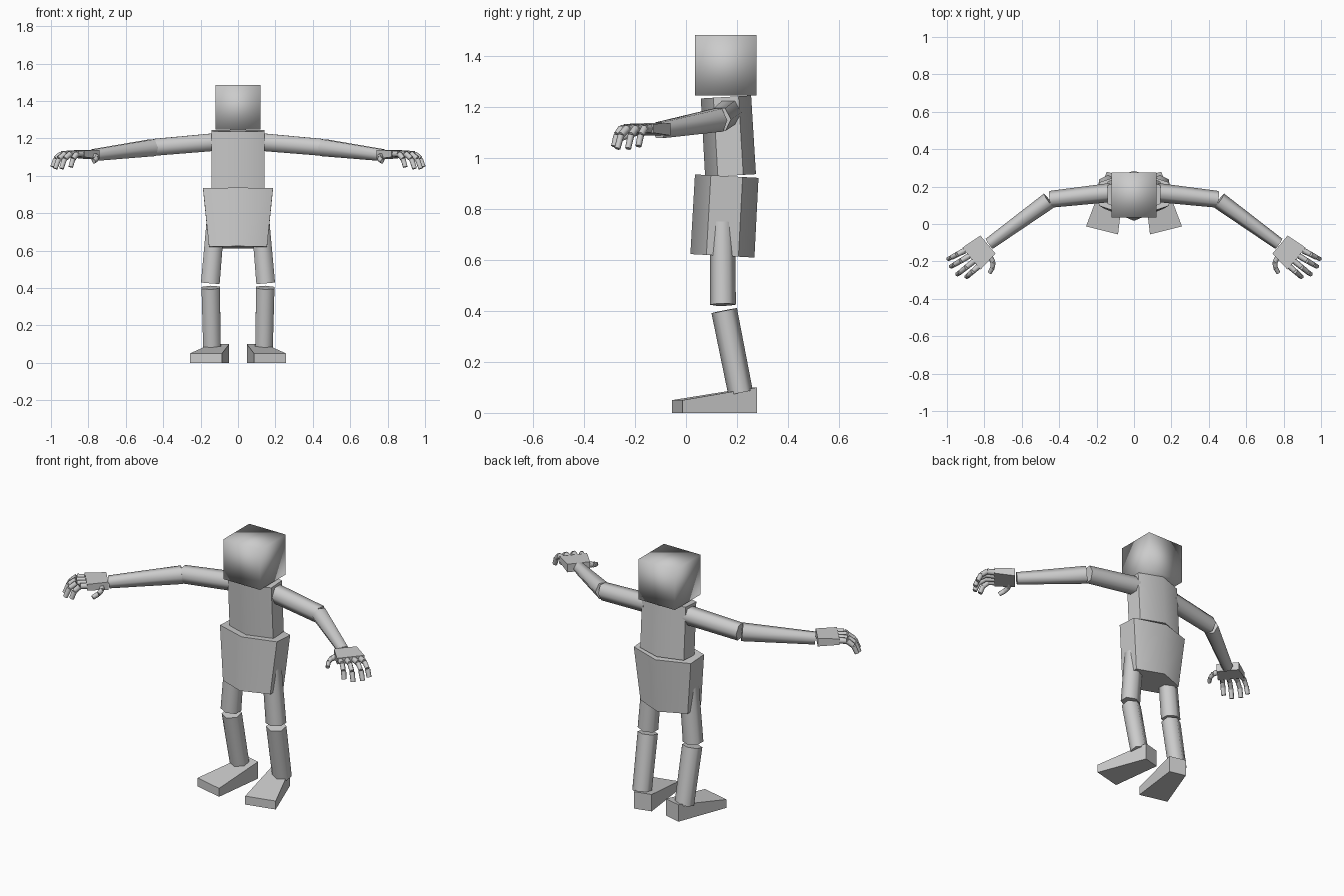
import bpy
import math
from mathutils import Vector as V

if "Cube" in bpy.data.objects:
    bpy.data.objects.remove(bpy.data.objects["Cube"])


def loft(name, rings, angle=65):
    """Skin a list of point rings, cap both ends."""
    n = len(rings[0])
    verts = [tuple(p) for r in rings for p in r]
    faces = [tuple(reversed(range(n))),
             tuple(range(len(verts) - n, len(verts)))]
    for k in range(len(rings) - 1):
        a, b = k * n, (k + 1) * n
        for i in range(n):
            j = (i + 1) % n
            faces.append((a + i, a + j, b + j, b + i))
    me = bpy.data.meshes.new(name)
    me.from_pydata(verts, [], faces)
    ob = bpy.data.objects.new(name, me)
    bpy.context.collection.objects.link(ob)
    me.shade_smooth()
    me.set_sharp_from_angle(angle=math.radians(angle))
    return ob


def tube(name, p0, p1, r0, r1, sides=6):
    """Tapered hexagonal tube; r = (half width, half depth)."""
    p0, p1 = V(p0), V(p1)
    w = (p1 - p0).normalized()
    u = V((1, 0, 0)) if abs(w.z) > 0.7 else V((0, 0, 1))
    u = (u - w * u.dot(w)).normalized()
    v = w.cross(u)
    flat = math.cos(math.pi / 6)
    rings = []
    for p, (ru, rv) in ((p0, r0), (p1, r1)):
        rings.append([p + u * (ru / flat * math.sin(t)) * -1 + v * (rv * math.cos(t))
                      for t in (i * 2 * math.pi / sides for i in range(sides))])
    return loft(name, rings)


def slab(name, p0, p1, side, up, dims0, dims1):
    """Tapered box between two end centres; dims = (half width, low, high)."""
    rings = []
    for p, (h, lo, hi) in ((V(p0), dims0), (V(p1), dims1)):
        rings.append([p - side * h + up * lo, p + side * h + up * lo,
                      p + side * h + up * hi, p - side * h + up * hi])
    return loft(name, rings)


def mirror(ob):
    """Copy a part to the other side of the body."""
    me = ob.data.copy()
    for vert in me.vertices:
        vert.co.x *= -1
    me.flip_normals()
    other = bpy.data.objects.new(ob.name + "_left", me)
    bpy.context.collection.objects.link(other)


X, Y, Z = V((1, 0, 0)), V((0, 1, 0)), V((0, 0, 1))

# Head and torso
head = slab("head", (0, 0.156, 1.247), (0, 0.156, 1.484), X, Y,
            (0.12, -0.12, 0.12), (0.12, -0.12, 0.12))
head.data.set_sharp_from_angle(angle=math.pi)
tube("chest", (0, 0.175, 0.932), (0, 0.157, 1.241), (0.143, 0.1), (0.143, 0.099))
tube("hips", (0, 0.143, 0.617), (0, 0.16, 0.93), (0.155, 0.126), (0.187, 0.125))

parts = []

# Legs
parts.append(tube("thigh", (0.148, 0.145, 0.425), (0.118, 0.143, 0.78),
                  (0.05, 0.051), (0.048, 0.049)))
parts.append(tube("shin", (0.139, 0.214, 0.08), (0.146, 0.15, 0.402),
                  (0.047, 0.049), (0.049, 0.051)))

# Feet, turned out
axis = V((-0.24, 0.97, 0)).normalized()
across = V((axis.y, -axis.x, 0))
toe = V((0.171, -0.034, 0))
parts.append(slab("foot", toe, toe + axis * 0.31, across, Z,
                  (0.088, 0, 0.05), (0.051, 0, 0.1)))

# Arms
parts.append(tube("upper_arm", (0.125, 0.168, 1.18), (0.448, 0.132, 1.152),
                  (0.047, 0.051), (0.045, 0.045)))
parts.append(tube("forearm", (0.455, 0.125, 1.15), (0.774, -0.106, 1.11),
                  (0.045, 0.046), (0.031, 0.033)))

# Palm
d = V((0.765, -0.644, 0))
p = V((-0.644, -0.765, 0))
wrist = V((0.781, -0.11, 1.113))
knuckle = V((0.869, -0.185, 1.117))
parts.append(slab("palm", wrist, knuckle, -p, Z,
                  (0.063, -0.023, 0.025), (0.076, -0.017, 0.018)))


def digit(name, path, r):
    for k in range(3):
        a, b = V(path[k]), V(path[k + 1])
        r0, r1 = r - 0.0012 * k, r - 0.0012 * (k + 1)
        parts.append(tube(f"{name}_{k + 1}", a, a.lerp(b, 0.96), (r0, r0), (r1, r1)))


# Fingers curl downwards
fingers = (("index_finger", 0.056, (0.895, -0.283, 1.045)),
           ("middle_finger", 0.019, (0.945, -0.27, 1.036)),
           ("ring_finger", -0.019, (0.978, -0.228, 1.036)),
           ("little_finger", -0.056, (0.992, -0.187, 1.046)))
for name, off, tip in fingers:
    base, tip = knuckle + p * off, V(tip)
    path = [base]
    for t, z in ((0.45, 1.117), (0.8, 1.09)):
        q = base.lerp(tip, t)
        q.z = z
        path.append(q)
    digit(name, path + [tip], 0.0155)

# Thumb
digit("thumb", [(0.775, -0.165, 1.108), (0.754, -0.203, 1.1),
                (0.756, -0.233, 1.09), (0.772, -0.262, 1.076)], 0.015)

for part in parts:
    mirror(part)
